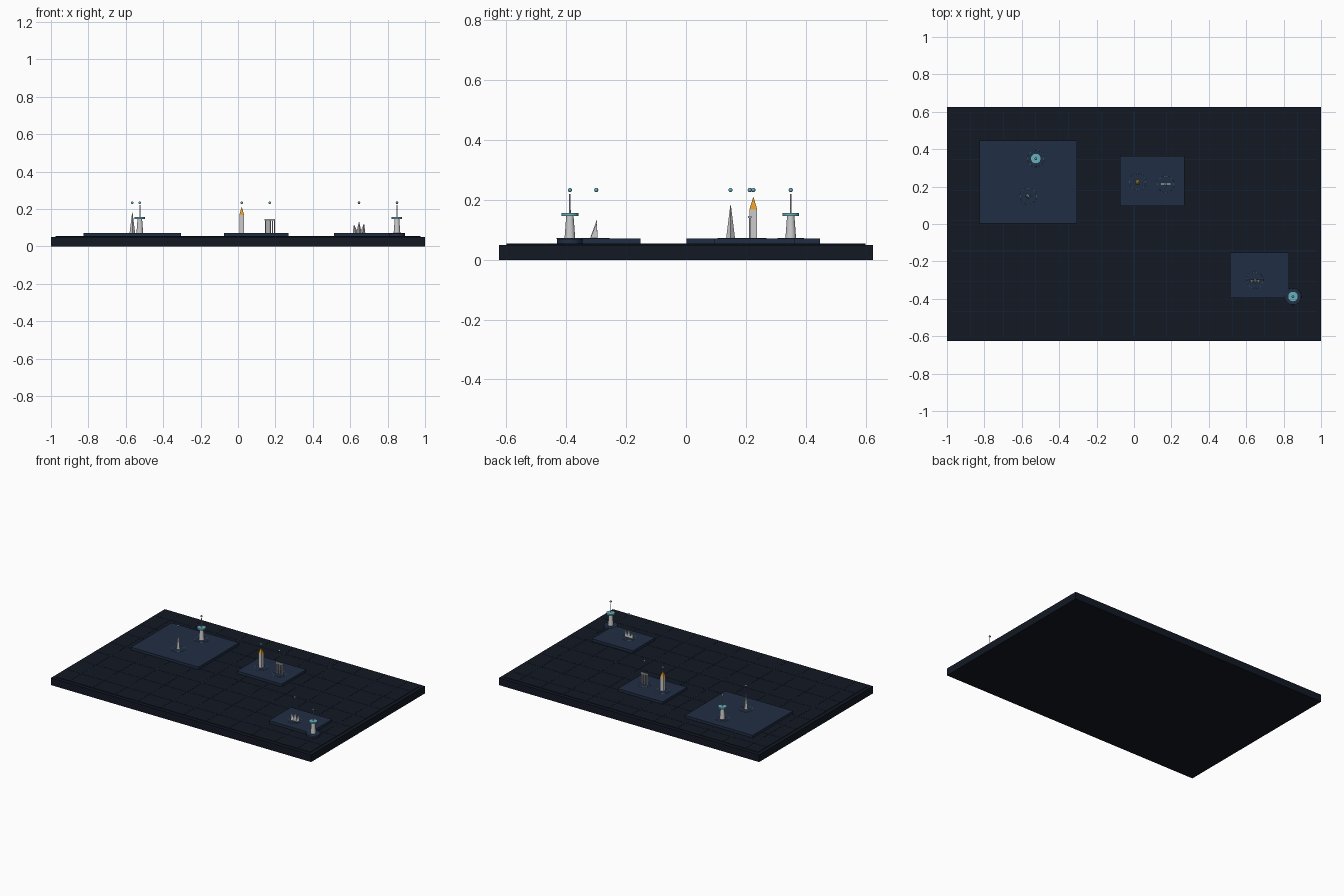
import bpy, math

if "Cube" in bpy.data.objects:
    bpy.data.objects.remove(bpy.data.objects["Cube"])


def mat(name, c):
    m = bpy.data.materials.new(name)
    m.diffuse_color = (*c, 1)
    m.use_nodes = True
    m.node_tree.nodes["Principled BSDF"].inputs["Base Color"].default_value = m.diffuse_color
    return m


DARK = mat("dark_navy", (0.006, 0.009, 0.017))
LAND = mat("land_blue", (0.015, 0.027, 0.058))
LINE = mat("line_blue", (0.009, 0.022, 0.048))
TEAL = mat("teal", (0.14, 0.42, 0.5))
RING = mat("ring_blue", (0.06, 0.14, 0.2))
GOLD = mat("gold", (0.75, 0.33, 0.02))


def finish(name, m):
    o = bpy.context.object
    o.name = name
    if m:
        o.data.materials.append(m)
    return o


def box(name, x0, x1, y0, y1, z0, z1, m=None):
    bpy.ops.mesh.primitive_cube_add(size=1, location=((x0 + x1) / 2, (y0 + y1) / 2, (z0 + z1) / 2))
    bpy.context.object.scale = (x1 - x0, y1 - y0, z1 - z0)
    return finish(name, m)


def cone(name, x, y, z0, z1, r0, r1, m=None, n=24, rot=0):
    bpy.ops.mesh.primitive_cone_add(vertices=n, radius1=r0, radius2=r1, depth=z1 - z0,
                                    location=(x, y, (z0 + z1) / 2), rotation=(0, 0, rot))
    o = finish(name, m)
    if n > 8:
        bpy.ops.object.shade_smooth_by_angle()
    return o


def torus(name, x, y, z, R, r, m):
    bpy.ops.mesh.primitive_torus_add(major_segments=40, minor_segments=6, major_radius=R,
                                     minor_radius=r, location=(x, y, z))
    bpy.ops.object.shade_smooth()
    return finish(name, m)


# table slab and inset sea surface
box("base_slab", -1, 1, -0.625, 0.625, 0, 0.05, DARK)
box("sea_surface", -0.975, 0.975, -0.6, 0.6, 0.05, 0.053, DARK)

# map grid lines
for i in range(-5, 6):
    x = i * 0.175
    box("meridian_line", x - 0.0015, x + 0.0015, -0.6, 0.6, 0.052, 0.0542, LINE)
for i in range(-3, 4):
    y = 0.018 + i * 0.1625
    box("parallel_line", -0.975, 0.975, y - 0.0015, y + 0.0015, 0.052, 0.0542, LINE)

# raised land plates
for x0, x1, y0, y1 in ((-0.825, -0.305, 0.002, 0.447), (-0.075, 0.27, 0.095, 0.363),
                       (0.513, 0.83, -0.395, -0.152)):
    box("land_plate", x0, x1, y0, y1, 0.053, 0.0705, LAND)

Z = 0.072


def marker(x, y):
    cone("marker_disc", x, y, 0.055, Z, 0.043, 0.043, LAND, 40)
    torus("marker_ring", x, y, Z - 0.001, 0.043, 0.0015, RING)
    bpy.ops.mesh.primitive_uv_sphere_add(segments=16, ring_count=8, radius=0.007, location=(x, y, 0.233))
    bpy.ops.object.shade_smooth()
    finish("marker_ball", TEAL)


# deck towers
def deck_tower(x, y):
    marker(x, y)
    cone("tower_shaft", x, y, Z - 0.002, 0.15, 0.018, 0.012)
    cone("tower_deck", x, y, 0.147, 0.157, 0.028, 0.028, TEAL, 32)
    cone("tower_mast", x, y, 0.15, 0.22, 0.003, 0.0025, None, 10)


deck_tower(-0.525, 0.35)
deck_tower(0.85, -0.388)

# lattice-like spire
marker(-0.565, 0.149)
cone("spire", -0.565, 0.149, Z - 0.002, 0.182, 0.015, 0.001, None, 4)

# clock tower with gold roof
marker(0.02, 0.225)
box("clock_tower", 0.008, 0.032, 0.213, 0.237, Z - 0.002, 0.168)
cone("clock_tower_roof", 0.02, 0.225, 0.168, 0.21, 0.0185, 0.0005, GOLD, 4, math.pi / 4)

# colonnade gate
marker(0.17, 0.213)
for i in range(6):
    cone("gate_column", 0.17 + (i - 2.5) * 0.0096, 0.213, Z - 0.002, 0.141, 0.0028, 0.0028, None, 10)
box("gate_beam", 0.142, 0.198, 0.2075, 0.2185, 0.139, 0.147)

# leaning shells
marker(0.647, -0.3)
for dx, h, lean in ((-0.019, 0.045, 0.008), (0, 0.061, 0), (0.019, 0.05, -0.008)):
    o = cone("shell", 0.647 + dx, -0.304, Z - 0.002, Z + h, 0.017, 0.0005, None, 3, math.pi)
    for v in o.data.vertices:
        if v.co.z > 0:
            v.co.x += lean
            v.co.y -= 0.006
